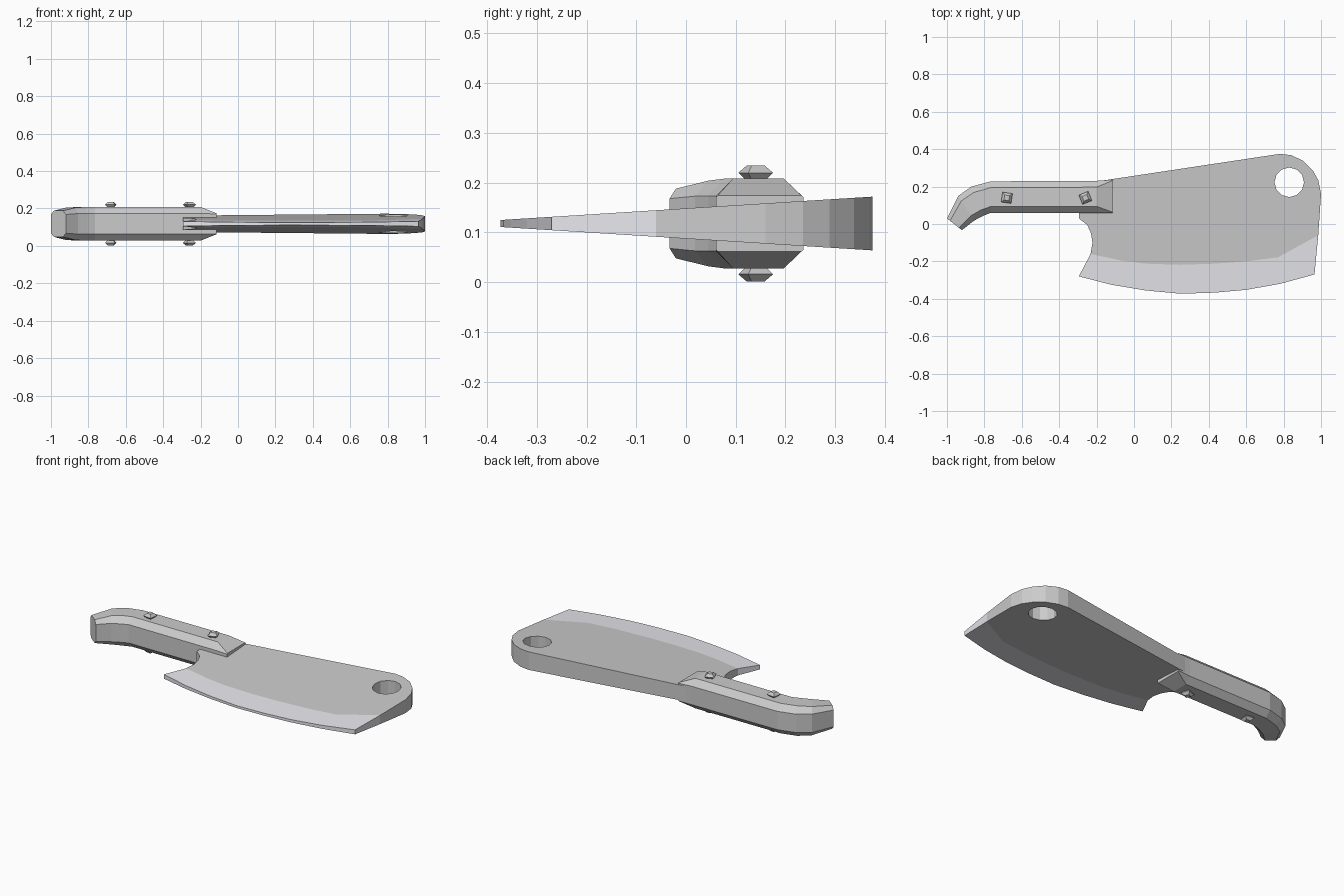
import bpy, bmesh, math
from mathutils import Vector

if "Cube" in bpy.data.objects:
    bpy.data.objects.remove(bpy.data.objects["Cube"])

ZC = 0.118  # mid plane of the cleaver


def finish(name, bm, mat=None):
    bmesh.ops.recalc_face_normals(bm, faces=bm.faces)
    me = bpy.data.meshes.new(name)
    bm.to_mesh(me)
    bm.free()
    ob = bpy.data.objects.new(name, me)
    bpy.context.collection.objects.link(ob)
    if mat:
        me.materials.append(None)
        me.materials.append(mat)
    return ob


def loft(bm, rings):
    """Skin a list of equal-length rings of points and cap both ends."""
    rows = [[bm.verts.new(p) for p in r] for r in rings]
    for a, b in zip(rows, rows[1:]):
        for i in range(len(a)):
            j = (i + 1) % len(a)
            bm.faces.new((a[i], a[j], b[j], b[i]))
    bm.faces.new(rows[0])
    bm.faces.new(rows[-1])


# Blade: wedge, thick at the spine and thin at the edge
back = [(-0.222, -0.10), (-0.23, -0.05), (-0.25, -0.005), (-0.295, 0.03), (-0.295, 0.18)]
spine = [(-0.17, 0.232), (0.78, 0.375), (0.84, 0.368), (0.905, 0.338),
         (0.955, 0.288), (0.985, 0.235), (1.0, 0.16)]
bevel = [(0.985, -0.06), (0.77, -0.178), (0.60, -0.20), (0.43, -0.212),
         (0.25, -0.218), (0.06, -0.212), (-0.07, -0.195), (-0.232, -0.16)]
edge = [(0.965, -0.27), (0.78, -0.32), (0.60, -0.352), (0.43, -0.367),
        (0.25, -0.373), (0.06, -0.355), (-0.12, -0.325), (-0.295, -0.28)]


def half(y):
    return 0.007 + 0.047 * (y + 0.373) / 0.748


steel = bpy.data.materials.new("ground_steel")
steel.diffuse_color = (0.80, 0.80, 0.85, 1)
steel.use_nodes = True
steel.node_tree.nodes["Principled BSDF"].inputs["Base Color"].default_value = steel.diffuse_color

bm = bmesh.new()
sides = [{p: bm.verts.new((p[0], p[1], ZC + s * half(p[1])))
          for p in back + spine + bevel + edge} for s in (1, -1)]
up, dn = sides
for v in sides:
    bm.faces.new([v[p] for p in back + spine + bevel])
    for i in range(len(edge) - 1):
        bm.faces.new([v[p] for p in (bevel[i], bevel[i + 1], edge[i + 1], edge[i])]).material_index = 1
rim = back + spine + [bevel[0]] + edge + [bevel[-1]]
ground = set(edge + [bevel[0], bevel[-1]])
for a, b in zip(rim, rim[1:] + rim[:1]):
    f = bm.faces.new((up[a], up[b], dn[b], dn[a]))
    f.material_index = int(a in ground and b in ground)
blade = finish("blade", bm, steel)

# Hanging hole
bm = bmesh.new()
bmesh.ops.create_cone(bm, cap_ends=True, segments=12, radius1=0.079, radius2=0.079, depth=0.5)
bmesh.ops.translate(bm, verts=bm.verts, vec=(0.83, 0.223, ZC))
cutter = finish("hole_cutter", bm)
cutter.hide_render = True
mod = blade.modifiers.new("hole", 'BOOLEAN')
mod.operation = 'DIFFERENCE'
mod.solver = 'EXACT'
mod.object = cutter
bpy.context.view_layer.objects.active = blade
bpy.ops.object.modifier_apply(modifier=mod.name)
bpy.data.objects.remove(cutter)

# Handle: octagonal section swept along a hooked grip
# outer point, inner point, chamfer inset (0-0.5), side half height, flat half height
stations = [((-0.115, 0.236), (-0.115, 0.06), 0.02, 0.053, 0.056),
            ((-0.20, 0.231), (-0.20, 0.06), 0.2, 0.055, 0.09),
            ((-0.765, 0.228), (-0.765, 0.06), 0.2, 0.055, 0.09),
            ((-0.87, 0.20), (-0.805, 0.044), 0.2, 0.055, 0.09),
            ((-0.94, 0.15), (-0.855, 0.018), 0.2, 0.055, 0.086),
            ((-1.0, 0.03), (-0.92, -0.033), 0.2, 0.05, 0.07)]
rings = []
for o, i, t, hs, hf in stations:
    o, i = Vector(o), Vector(i)
    sect = [(0, hs), (t, hf), (1 - t, hf), (1, hs)]
    sect += [(u, -h) for u, h in reversed(sect)]
    rings.append([(*o.lerp(i, u), ZC + h) for u, h in sect])
bm = bmesh.new()
loft(bm, rings)
finish("handle", bm)

# Rivets: four-sided studs on both faces of the handle
for n, (x, turn) in enumerate([(-0.68, -8), (-0.26, 22)], 1):
    for s, side in ((1, "top"), (-1, "bottom")):
        bm = bmesh.new()
        loft(bm, [[(x + r * math.cos(a), 0.14 + r * math.sin(a), ZC + s * h)
                   for a in (math.radians(45 + turn + 90 * k) for k in range(4))]
                  for r, h in ((0.022, 0.088), (0.038, 0.102), (0.019, 0.117))])
        finish(f"rivet_{side}_{n}", bm)
